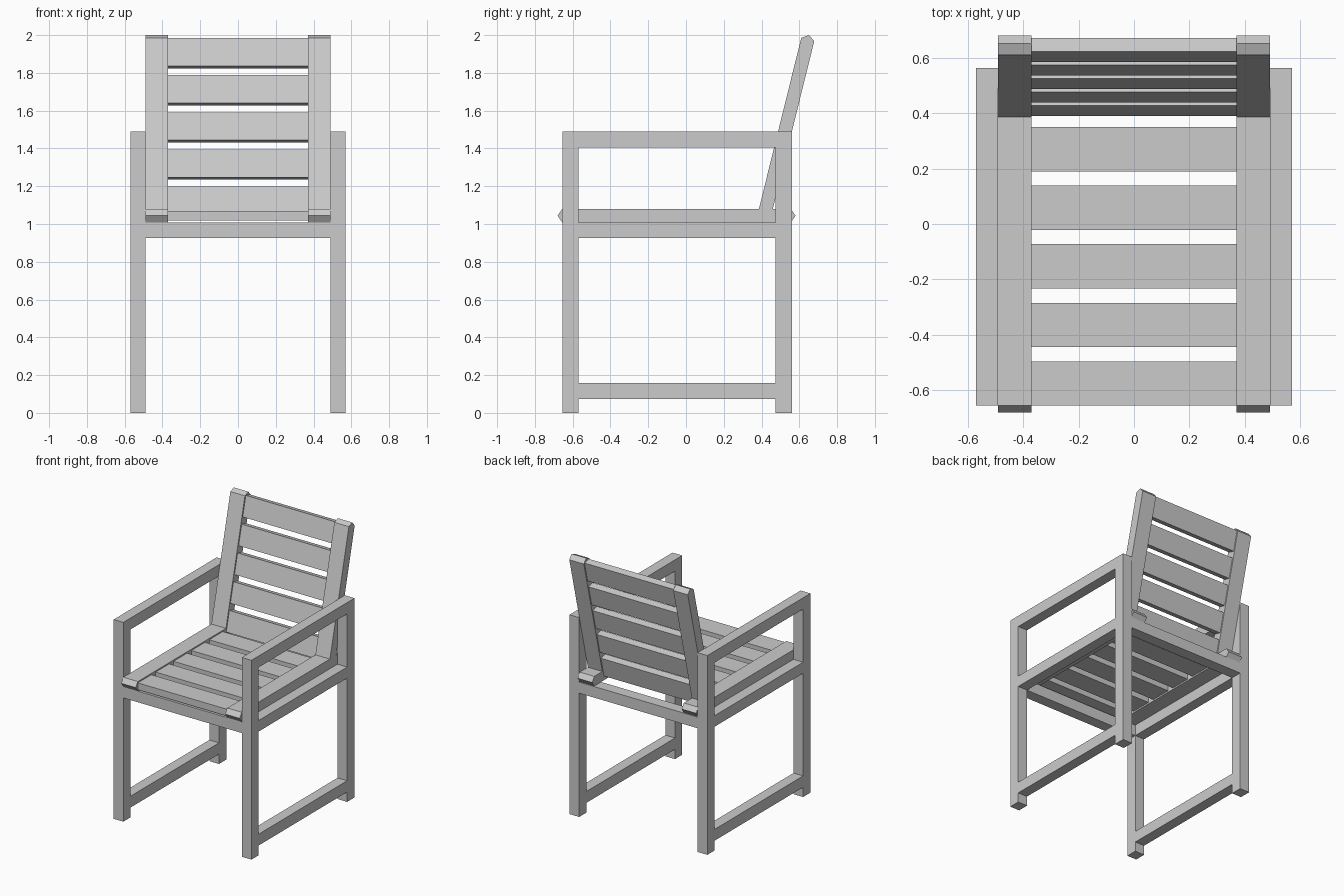
import bpy
import bmesh
from mathutils import Vector

cube = bpy.data.objects.get("Cube")
if cube:
    bpy.data.objects.remove(cube)

grey = bpy.data.materials.new("plain grey")
grey.use_nodes = True
GREY = (0.6, 0.6, 0.6, 1)
grey.diffuse_color = GREY
grey.node_tree.nodes["Principled BSDF"].inputs["Base Color"].default_value = GREY


def extrude_x(name, outline, x0, x1):
    """Solid from a (y, z) outline spanning x0 to x1."""
    bm = bmesh.new()
    face = bm.faces.new([bm.verts.new((x0, y, z)) for y, z in outline])
    ext = bmesh.ops.extrude_face_region(bm, geom=[face])["geom"]
    verts = [v for v in ext if isinstance(v, bmesh.types.BMVert)]
    bmesh.ops.translate(bm, vec=(x1 - x0, 0, 0), verts=verts)
    bmesh.ops.recalc_face_normals(bm, faces=bm.faces)
    mesh = bpy.data.meshes.new(name)
    bm.to_mesh(mesh)
    bm.free()
    mesh.materials.append(grey)
    obj = bpy.data.objects.new(name, mesh)
    bpy.context.collection.objects.link(obj)
    return obj


def box(name, x, y, z):
    return extrude_x(name, [(y[0], z[0]), (y[1], z[0]), (y[1], z[1]), (y[0], z[1])], *x)


def pair(name, outline, x0, x1):
    extrude_x("left_" + name, outline, x0, x1)
    extrude_x("right_" + name, outline, -x1, -x0)


def rect(y, z):
    return [(y[0], z[0]), (y[1], z[0]), (y[1], z[1]), (y[0], z[1])]


INNER, OUTER, SLAT_X = 0.49, 0.57, 0.37
FRONT, BACK = (-0.655, -0.57), (0.475, 0.562)
FRAME_Z = (0.925, 1.008)
SEAT_Z = (1.008, 1.08)

# Legs, armrests and rails of the two side frames
pair("front_leg", rect(FRONT, (0, 1.49)), INNER, OUTER)
pair("back_leg", rect(BACK, (0, 1.49)), INNER, OUTER)
span = (FRONT[1], BACK[0])
for name, z in (("armrest", (1.405, 1.49)), ("seat_rail", FRAME_Z), ("foot_rail", (0.073, 0.158))):
    pair(name, rect(span, z), INNER, OUTER)

# Cross rails joining the side frames
box("front_cross_rail", (-INNER, INNER), FRONT, FRAME_Z)
box("back_cross_rail", (-INNER, INNER), BACK, FRAME_Z)

# Seat side bars with pointed ends
mid = sum(SEAT_Z) / 2
pair("seat_side_bar", [(-0.655, SEAT_Z[0]), (0.555, SEAT_Z[0]), (0.58, mid),
                       (0.555, SEAT_Z[1]), (-0.655, SEAT_Z[1]), (-0.68, mid)], SLAT_X, INNER)

# Seat slats
for i in range(5):
    y = -0.655 + 0.211 * i
    box(f"seat_slat_{i + 1}", (-SLAT_X, SLAT_X), (y, y + 0.16), (1.019, 1.07))

# Backrest: reclined axis and the normal pointing to the rear
up = Vector((0.24, 0.97)).normalized()
rear = Vector((up.y, -up.x))
top = Vector((0.61, 1.985))
THICK = 0.071


def on_plane(along, depth):
    return top + up * along + rear * depth


def at_seat(depth):
    """Point on the post's face at this depth, level with the side bars."""
    p = on_plane(0, depth)
    return p - up * ((p.y - SEAT_Z[1]) / up.y)


# Back posts with pointed tops
pair("back_post", [at_seat(0), at_seat(THICK), on_plane(0, THICK),
                   on_plane(0.025, THICK / 2), on_plane(0, 0)], SLAT_X, INNER)

# Backrest slats
for i in range(5):
    a = 0.002 - 0.2025 * i
    b = a - 0.152
    extrude_x(f"back_slat_{i + 1}", [on_plane(b, 0.011), on_plane(b, 0.062),
                                     on_plane(a, 0.062), on_plane(a, 0.011)], -SLAT_X, SLAT_X)
